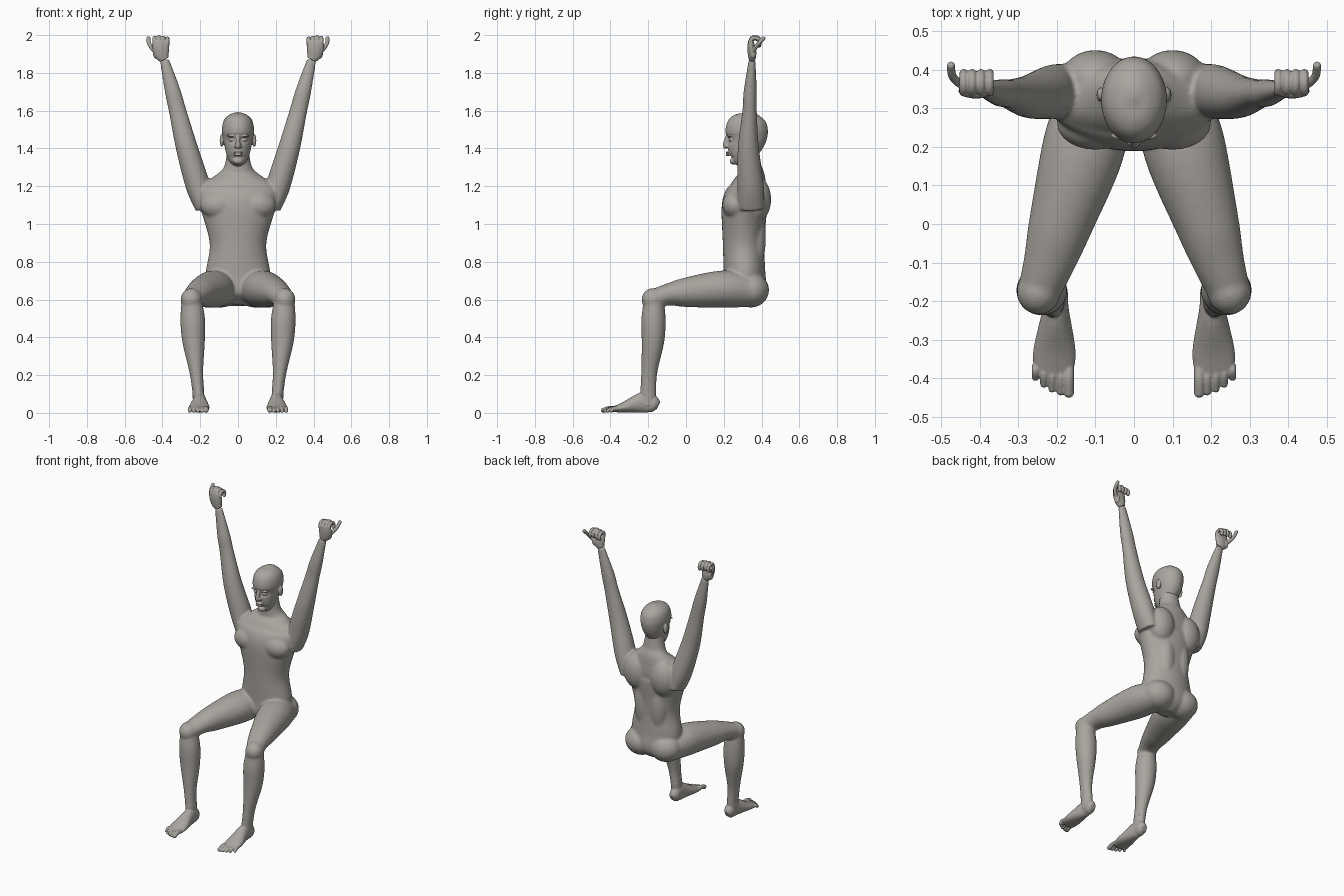
import bpy, bmesh, math
from mathutils import Vector, Matrix

cube = bpy.data.objects.get("Cube")
if cube:
    bpy.data.objects.remove(cube, do_unlink=True)

skin = bpy.data.materials.new("warm grey clay")
skin.use_nodes = True
skin.diffuse_color = (.4, .38, .35, 1)
skin.node_tree.nodes["Principled BSDF"].inputs["Base Color"].default_value = skin.diffuse_color


def spline(points, steps=6):
    """Smooth a list of stations with a Catmull-Rom curve."""
    padded = [points[0], *points, points[-1]]
    smooth = []
    for before, start, end, after in zip(padded, padded[1:], padded[2:], padded[3:]):
        for step in range(steps):
            t = step / steps
            row = []
            for a, b, c, d in zip(before, start, end, after):
                leave, arrive = (c - a) / 2, (d - b) / 2
                ease = t * t * (3 - 2 * t)
                row.append(b + (c - b) * ease + leave * t * (1 - t) ** 2 - arrive * t * t * (1 - t))
            smooth.append(row)
    return smooth + [list(points[-1])]


def loft(bm, stations, sides=32):
    """Skin oval rings given as x, y, z, half width, half depth."""
    rows = spline(stations)
    centres = [Vector(row[:3]) for row in rows]
    rings = []
    for i, (centre, row) in enumerate(zip(centres, rows)):
        along = centres[min(i + 1, len(rows) - 1)] - centres[max(i - 1, 0)]
        along.normalize()
        across = Vector((1, 0, 0))
        across = (across - along * along.dot(across)).normalized()
        deep = along.cross(across)
        half_width, half_depth = row[3:]
        ring = []
        for side in range(sides):
            angle = math.tau * side / sides
            offset = across * math.cos(angle) * half_width + deep * math.sin(angle) * half_depth
            ring.append(bm.verts.new(centre + offset))
        rings.append(ring)
    for low, high in zip(rings, rings[1:]):
        for side in range(sides):
            following = (side + 1) % sides
            bm.faces.new((low[side], low[following], high[following], high[side]))
    bm.faces.new(rings[0][::-1])
    bm.faces.new(rings[-1])


def column(bm, profile, sides=64):
    """Loft an upright part on the centre line from z, y, half width, half depth."""
    loft(bm, [(0, y, z, width, depth) for z, y, width, depth in profile], sides)


def blob(bm, centre, radii):
    """Add an ellipsoid."""
    matrix = Matrix.Translation(centre) @ Matrix.Diagonal((*radii, 1))
    bmesh.ops.create_uvsphere(bm, u_segments=24, v_segments=16, radius=1, matrix=matrix)


def digit(bm, path, radius):
    """Add a round ended finger or toe along a path."""
    loft(bm, [(*point, radius, radius) for point in path], 14)
    blob(bm, path[-1], (radius, radius, radius))


def dent(bm, x, z, width, height, depth):
    """Press the front surface back around a mirrored pair of points."""
    for vert in bm.verts:
        if vert.co.y < .28:
            off_x, off_z = (abs(vert.co.x) - x) / width, (vert.co.z - z) / height
            vert.co.y += depth * math.exp(-off_x ** 2 - off_z ** 2)


def finish(bm, name, voxel, smoothing):
    """Mirror the parts, fuse them into one skin and soften it."""
    bmesh.ops.recalc_face_normals(bm, faces=bm.faces)
    mesh = bpy.data.meshes.new(name)
    bm.to_mesh(mesh)
    bm.free()
    obj = bpy.data.objects.new(name, mesh)
    bpy.context.collection.objects.link(obj)
    mirror = obj.modifiers.new("Mirror", 'MIRROR')
    mirror.use_mirror_merge = False
    fuse = obj.modifiers.new("Fuse", 'REMESH')
    fuse.mode = 'VOXEL'
    fuse.voxel_size = voxel
    soften = obj.modifiers.new("Soften", 'SMOOTH')
    soften.factor = .5
    soften.iterations = smoothing
    bpy.ops.object.select_all(action='DESELECT')
    obj.select_set(True)
    bpy.context.view_layer.objects.active = obj
    bpy.ops.object.convert(target='MESH')
    obj.data.materials.clear()
    obj.data.materials.append(skin)
    bpy.ops.object.shade_smooth()


# Joints shared by neighbouring parts
wrist = (.39, .35, 1.87, .025, .018)
knee = (.247, -.175, .6, .055, .052)
ankle = (.21, -.2, .11, .031, .042)

# Torso and neck
body = bmesh.new()
column(body, [(.57, .31, .05, .05), (.63, .315, .15, .11), (.74, .31, .17, .11),
              (.9, .305, .15, .11), (1.1, .31, .205, .12), (1.18, .33, .22, .1),
              (1.25, .345, .13, .075), (1.3, .34, .075, .06), (1.4, .33, .056, .056)])
chest, shoulder_blade = (.1, .26, 1.1), (.1, .375, 1.13)
back_muscle, buttock = (.055, .355, .93), (.09, .343, .65)
blob(body, chest, (.1, .068, .075))
blob(body, shoulder_blade, (.09, .076, .12))
blob(body, back_muscle, (.065, .068, .2))
blob(body, buttock, (.105, .097, .092))

# Arm
loft(body, [(.18, .345, 1.08, .045, .07), (.212, .342, 1.2, .064, .07), (.27, .33, 1.4, .058, .056),
            (.32, .337, 1.6, .046, .038), (.345, .34, 1.7, .042, .035), wrist])

# Leg
loft(body, [(.105, .33, .645, .09, .085), (.13, .2, .655, .107, .099),
            (.19, 0, .638, .083, .078), (.22, -.1, .625, .067, .057), knee])
blob(body, knee[:3], (.057, .06, .06))
loft(body, [(.247, -.17, .62, .05, .05), (.24, -.172, .5, .065, .064),
            (.235, -.175, .38, .06, .06), (.221, -.194, .22, .037, .043), ankle,
            (.205, -.2, .05, .03, .04)])
finish(body, "body", .007, 8)

# Head with face and ears
head = bmesh.new()
column(head, [(1.312, .268, .018, .018), (1.33, .277, .042, .04), (1.37, .293, .061, .074),
              (1.45, .318, .078, .105), (1.5, .322, .085, .112), (1.55, .327, .074, .096),
              (1.58, .33, .043, .055), (1.592, .33, .006, .008)])
eye_x, eye_z, mouth_z = .033, 1.446, 1.372
dent(head, eye_x, eye_z, .02, .013, .016)
dent(head, 0, mouth_z - .02, .04, .008, .006)
blob(head, (eye_x, .24, eye_z), (.017, .014, .01))
brow, nostril, ear = (eye_x, .229, eye_z + .02), (.013, .216, 1.411), (.086, .335, 1.442)
blob(head, brow, (.028, .012, .006))
blob(head, nostril, (.009, .01, .008))
blob(head, ear, (.011, .019, .033))
for lip in (-.006, .006):
    blob(head, (0, .222, mouth_z + lip), (.025, .012, .006))
blob(head, (0, .25, 1.333), (.026, .018, .018))
nose_top, nose_tip = (0, .222, 1.468, .01, .012), (0, .208, 1.418, .013, .013)
loft(head, [nose_top, nose_tip, (0, .216, 1.404, .012, .01)], 16)
finish(head, "head", .0035, 4)

# Hands, palms turned back with curled fingers
hand = bmesh.new()
loft(hand, [wrist, (.404, .349, 1.9, .04, .022), (.41, .345, 1.94, .045, .02),
            (.409, .343, 1.97, .042, .014)], 24)
for finger in range(4):
    x = .374 + .0225 * finger
    z = 1.965 - abs(finger - 2) * .004
    curl = [math.radians(degrees) for degrees in range(-30, 240, 30)]
    digit(hand, [(x, .366 - .025 * math.cos(a), z + .025 * math.sin(a)) for a in curl], .0108)
thumb = [(.432, .355, 1.905), (.455, .366, 1.93), (.471, .385, 1.957), (.474, .41, 1.983)]
blob(hand, thumb[0], (.018, .018, .03))
digit(hand, thumb, .011)
finish(hand, "hands", .003, 4)

# Feet and toes
foot = bmesh.new()
loft(foot, [(.205, -.147, .036, .016, .02), (.205, -.168, .045, .032, .043),
            (.203, -.22, .056, .034, .056), (.206, -.33, .029, .055, .028),
            (.209, -.395, .017, .048, .012)])
loft(foot, [(.207, -.2, .04, .031, .038), ankle, (.211, -.198, .14, .031, .041)])
for toe in range(5):
    x, root = .169 + .0215 * toe, -.365
    radius = .0098 if toe else .0135
    tip = -.437 + .0025 * toe ** 2
    digit(foot, [(x, root, .02), (x, (root + tip) / 2, .024), (x, tip, radius)], radius)
finish(foot, "feet", .003, 4)
